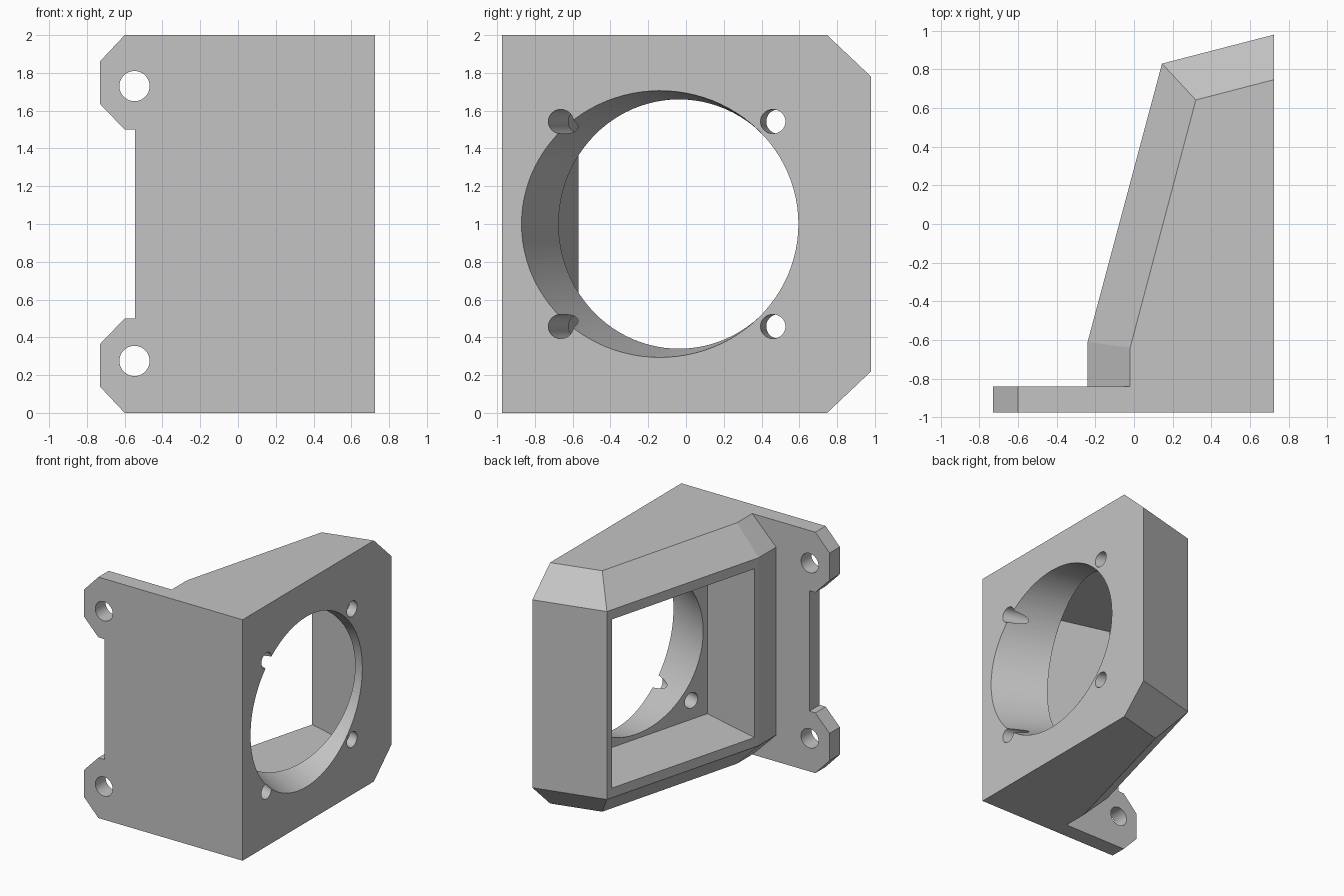
import bpy, bmesh, math
from mathutils import Vector

default = bpy.data.objects.get("Cube")
if default:
    bpy.data.objects.remove(default, do_unlink=True)

TILT = math.radians(15)
SLANT = Vector((math.sin(TILT), math.cos(TILT), 0))    # along the tilted face
INWARD = Vector((math.cos(TILT), -math.sin(TILT), 0))  # from tilted face towards +x
UP = Vector((0, 0, 1))
SEAT = Vector((0.485, -0.037, 1))                      # centre of the cavity floor
SIDE = 0.725                                           # x of the flat side wall

grey = bpy.data.materials.new("plain grey")
grey.use_nodes = True
colour = (0.55, 0.55, 0.55, 1)
grey.diffuse_color = colour
grey.node_tree.nodes["Principled BSDF"].inputs["Base Color"].default_value = colour


def loft(name, rings):
    """Closed solid through a stack of rings with equal point counts."""
    bm = bmesh.new()
    loops = [[bm.verts.new(p) for p in ring] for ring in rings]
    n = len(loops[0])
    for a, b in zip(loops, loops[1:]):
        for i in range(n):
            j = (i + 1) % n
            bm.faces.new((a[i], a[j], b[j], b[i]))
    bm.faces.new(loops[0])
    bm.faces.new(loops[-1])
    bmesh.ops.recalc_face_normals(bm, faces=bm.faces)
    mesh = bpy.data.meshes.new(name)
    bm.to_mesh(mesh)
    bm.free()
    mesh.materials.append(grey)
    obj = bpy.data.objects.new(name, mesh)
    bpy.context.collection.objects.link(obj)
    return obj


def ring(centre, u, v, count):
    steps = [math.tau * i / count for i in range(count)]
    return [centre + u * math.cos(a) + v * math.sin(a) for a in steps]


def rod(name, start, end, u, v, count=48):
    return loft(name, [ring(start, u, v, count), ring(end, u, v, count)])


def combine(target, tool, operation):
    mod = target.modifiers.new(tool.name, 'BOOLEAN')
    mod.operation = operation
    mod.solver = 'EXACT'
    mod.object = tool
    tool.hide_render = True
    bpy.context.view_layer.objects.active = target
    bpy.ops.object.modifier_apply(modifier=mod.name)
    bpy.data.objects.remove(tool, do_unlink=True)


# Housing: tilted block with chamfered top and bottom rims
outer = [(-0.24, -0.9), (-0.24, -0.61), (0.145, 0.83), (SIDE, 0.98), (SIDE, -0.9)]
inner = [(-0.02, -0.9), (-0.02, -0.64), (0.32, 0.642), (SIDE, 0.747), (SIDE, -0.9)]
bracket = loft("fan_duct_bracket", [
    [Vector((x, y, z)) for x, y in outline]
    for outline, z in ((inner, 0), (outer, 0.22), (outer, 1.78), (inner, 2))])

# Mounting plate with two ears, mirrored about mid height
ear = [(SIDE, 0), (-0.6, 0), (-0.73, 0.138), (-0.73, 0.365), (-0.6, 0.5), (-0.545, 0.5)]
outline = ear + [(x, 2 - z) for x, z in reversed(ear)]
plate = loft("mounting_plate", [[Vector((x, y, z)) for x, z in outline] for y in (-0.975, -0.84)])
combine(bracket, plate, 'UNION')

# Square cavity opening through the tilted face
square = [SLANT * s * 0.7 + UP * t * 0.7 for s, t in ((-1, -1), (1, -1), (1, 1), (-1, 1))]
cavity = loft("cavity_cutter", [[SEAT + p - INWARD * d for p in square] for d in (0, 0.8)])
combine(bracket, cavity, 'DIFFERENCE')

# Tapered round duct from the cavity floor to the flat side
floor_ring = ring(SEAT, SLANT * 0.66, UP * 0.66, 96)
side_ring = ring(Vector((SIDE, -0.138, 1)), Vector((0, 0.733, 0)), UP * 0.706, 96)
duct = loft("duct_cutter", [[a.lerp(b, t) for a, b in zip(floor_ring, side_ring)]
                            for t in (-0.2, 1.2)])
combine(bracket, duct, 'DIFFERENCE')

# Four screw holes around the duct, square to the cavity floor
for s in (-1, 1):
    for t in (-1, 1):
        p = SEAT + (SLANT * s + UP * t) * 0.5425
        hole = rod("screw_cutter", p - INWARD * 0.1, p + INWARD * 0.6, SLANT * 0.064, UP * 0.064)
        combine(bracket, hole, 'DIFFERENCE')

# Ear holes
for z in (0.275, 1.73):
    hole = rod("ear_cutter", Vector((-0.548, -1.1, z)), Vector((-0.548, -0.7, z)),
               Vector((0.08, 0, 0)), UP * 0.08)
    combine(bracket, hole, 'DIFFERENCE')

# Smooth the round walls, keep every flat edge crisp
bpy.ops.object.select_all(action='DESELECT')
bracket.select_set(True)
bpy.context.view_layer.objects.active = bracket
bpy.ops.object.shade_smooth_by_angle(angle=math.radians(10))
